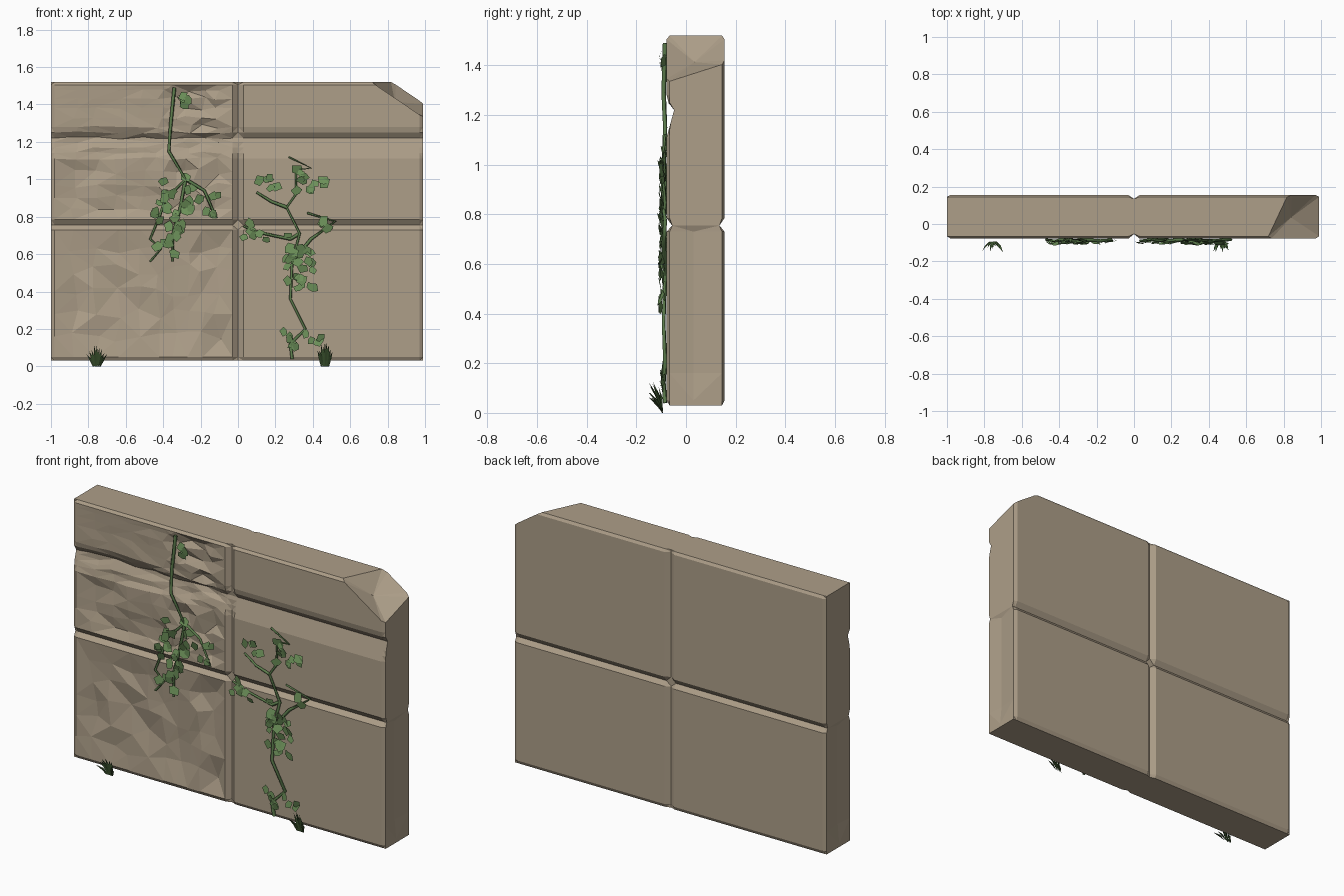
import bpy, bmesh, math, random
from mathutils import Vector, Matrix

random.seed(7)
cube = bpy.data.objects.get("Cube")
if cube:
    bpy.data.objects.remove(cube, do_unlink=True)


def material(name, rgb):
    m = bpy.data.materials.new(name)
    m.use_nodes = True
    m.diffuse_color = (*rgb, 1)
    m.node_tree.nodes["Principled BSDF"].inputs["Base Color"].default_value = (*rgb, 1)
    return m


def add_object(name, data, mat):
    data.materials.append(mat)
    obj = bpy.data.objects.new(name, data)
    bpy.context.collection.objects.link(obj)
    return obj


def mesh_object(name, bm, mat):
    me = bpy.data.meshes.new(name)
    bm.to_mesh(me)
    bm.free()
    return add_object(name, me, mat)


stone = material("sandstone", (0.42, 0.345, 0.25))
leaf_green = material("leaf green", (0.15, 0.28, 0.1))
stem_green = material("stem green", (0.11, 0.21, 0.075))
grass_green = material("dark grass green", (0.055, 0.11, 0.035))

FRONT, MID, BACK = -0.078, 0.03, 0.155
XS = [-1, -.98, -.88, -.76, -.64, -.52, -.42, -.35, -.27, -.19, -.11, -.03,
      0, .03, .5, .97, .99]
ZS = [.03, .05, .16, .28, .4, .52, .63, .73, .755, .785, .84, .9, .97, 1.04, 1.11,
      1.14, 1.17, 1.2, 1.22, 1.25, 1.28, 1.33, 1.38, 1.43, 1.48, 1.505, 1.52]
NX, NZ = len(XS), len(ZS)


def groove(v, low, deep, high, depth):
    """Depth of a V groove with its own slope on each side."""
    if v <= low or v >= high:
        return 0
    return depth * ((v - low) / (deep - low) if v < deep else (high - v) / (high - deep))


def roughness(x, z):
    """Inward chipping depth and vertical jitter on the weathered half."""
    if not -.97 < x < -.04 or z < .06 or z > 1.5 or .72 < z < .8:
        return 0, 0
    if z < .72:
        return .03, .03
    if z < 1.1:
        return .028, .018
    if z < 1.27:
        return .016, .008
    return (.032, .015) if x > -.36 else (.006, .005)


def on_edge(i, j):
    return i in (0, NX - 1) or j in (0, NZ - 1)


def front_point(i, j):
    x, z = XS[i], ZS[j]
    cut = max(groove(x, -.03, 0, .03, .024), groove(z, .73, .755, .785, .022),
              groove(z, 1.11, 1.22, 1.26, .03), .012 if on_edge(i, j) else 0)
    chip, jitter = roughness(x, z)
    shift = .025 if chip else 0
    return (x + random.uniform(-shift, shift), FRONT + cut + random.random() * chip,
            z + random.uniform(-jitter, jitter))


def back_point(i, j):
    x, z = XS[i], ZS[j]
    cut = max(groove(x, -.03, 0, .03, .02), groove(z, .73, .755, .785, .02),
              .01 if on_edge(i, j) else 0)
    return x, BACK - cut, z


# Wall: front and back sheets joined by a middle ring
bm = bmesh.new()
sheets = []
for point in (front_point, back_point):
    sheet = [[bm.verts.new(point(i, j)) for j in range(NZ)] for i in range(NX)]
    for i in range(NX - 1):
        for j in range(NZ - 1):
            bm.faces.new((sheet[i][j], sheet[i + 1][j], sheet[i + 1][j + 1], sheet[i][j + 1]))
    sheets.append(sheet)
ring = ([(i, 0) for i in range(NX)] + [(NX - 1, j) for j in range(1, NZ)]
        + [(i, NZ - 1) for i in range(NX - 2, -1, -1)] + [(0, j) for j in range(NZ - 2, 0, -1)])
middle = []
for i, j in ring:
    worn = .01 if .1 < ZS[j] < .74 else 0
    inset = worn if i == 0 else -worn if i == NX - 1 else 0
    middle.append(bm.verts.new((XS[i] + inset, MID, ZS[j])))
outer = [[s[i][j] for i, j in ring] for s in sheets]
for a, b in ((outer[0], middle), (middle, outer[1])):
    for k in range(len(ring)):
        n = (k + 1) % len(ring)
        bm.faces.new((a[k], a[n], b[n], b[k]))
bmesh.ops.recalc_face_normals(bm, faces=bm.faces)
bmesh.ops.triangulate(bm, faces=bm.faces[:])

# Broken upper corner
p, q, r = Vector((.83, .155, 1.515)), Vector((.985, .155, 1.41)), Vector((.72, -.078, 1.515))
normal = (r - p).cross(q - p).normalized()
bmesh.ops.bisect_plane(bm, geom=bm.verts[:] + bm.edges[:] + bm.faces[:], dist=1e-5,
                       plane_co=p, plane_no=normal, clear_outer=True)
rim = [e for e in bm.edges if e.is_boundary]
cap = bmesh.ops.holes_fill(bm, edges=rim, sides=0)["faces"]
for v in bmesh.ops.poke(bm, faces=cap)["verts"]:
    v.co += Vector((-.035, .01, -.03))
bmesh.ops.recalc_face_normals(bm, faces=bm.faces)
mesh_object("stone_wall", bm, stone)


# Vine stems
def vine(name, paths):
    cu = bpy.data.curves.new(name, 'CURVE')
    cu.dimensions = '3D'
    cu.bevel_depth = .01
    cu.bevel_resolution = 0
    cu.use_fill_caps = True
    for path in paths:
        s = cu.splines.new('POLY')
        s.points.add(len(path) - 1)
        for n, (pt, (x, z)) in enumerate(zip(s.points, path)):
            pt.co = (x, FRONT - .006 - .006 * (n % 2), z, 1)
            pt.radius = 1 - .5 * n / len(path)
    add_object(name, cu, stem_green)


vine("right_vine_stem", [
    [(-.34, 1.49), (-.36, 1.29), (-.37, 1.15), (-.28, 1), (-.39, .89), (-.42, .8),
     (-.47, .68), (-.41, .63), (-.47, .56)],
    [(-.28, 1), (-.31, .84), (-.35, .7), (-.35, .56)],
    [(-.28, 1), (-.18, .94), (-.12, .8)]])
vine("left_vine_stem", [
    [(.29, .04), (.28, .12), (.36, .2), (.28, .36), (.29, .56), (.33, .71), (.26, .85),
     (.31, .92), (.31, 1.05), (.39, 1.06), (.27, 1.12)],
    [(.29, .56), (.39, .68), (.52, .775), (.37, .82)],
    [(.33, .71), (.28, .68), (.09, .72), (.03, .75)],
    [(.26, .85), (.18, .88), (.1, .93)]])


# Leaves scattered in clusters
def leaves(name, clusters):
    bm = bmesh.new()
    shape = [(0, 0), (.45, .3), (.35, .75), (0, 1.05), (-.4, .6)]
    for cx, cz, spread, count in clusters:
        for _ in range(count):
            size = random.uniform(.045, .07)
            turn = (Matrix.Rotation(random.uniform(-2.6, 2.6), 3, 'Y')
                    @ Matrix.Rotation(random.uniform(-.35, .35), 3, 'X')
                    @ Matrix.Rotation(random.uniform(-.4, .4), 3, 'Z'))
            base = Vector((cx + random.uniform(-spread, spread),
                           FRONT - random.uniform(.012, .028),
                           cz + random.uniform(-spread, spread)))
            bm.faces.new([bm.verts.new(base + turn @ Vector((u * size, 0, (w - .5) * size)))
                          for u, w in shape])
    mesh_object(name, bm, leaf_green)


leaves("right_vine_leaves", [(-.28, 1.42, .03, 4), (-.34, .93, .1, 14),
                             (-.36, .76, .09, 14), (-.16, .87, .06, 6), (-.38, .62, .06, 4)])
leaves("left_vine_leaves", [(.16, .96, .06, 6), (.33, 1, .06, 8), (.44, .99, .03, 3),
                            (.1, .73, .07, 6), (.32, .66, .07, 8), (.34, .5, .08, 17),
                            (.3, .14, .06, 7), (.42, .14, .03, 3), (.46, .77, .04, 3)])


# Grass tufts leaning away from the wall
def tuft(name, x, spread, height):
    bm = bmesh.new()
    count = 9
    for k in range(count):
        t = 2 * k / (count - 1) - 1
        base = Vector((x + t * .018, -.095, .008 if k % 2 else 0.0))
        tip = Vector((x + t * spread, -.11 - .045 * random.random(),
                      height * (1 - .4 * abs(t)) * random.uniform(.8, 1)))
        mid = base.lerp(tip, .45) + Vector((0, .004, .01))
        side = Vector((.007, .003, 0))
        bm.faces.new([bm.verts.new(c) for c in (base - side * .6, base + side * .6,
                                                mid + side, tip, mid - side)])
    mesh_object(name, bm, grass_green)


tuft("right_grass_tuft", -.755, .055, .125)
tuft("left_grass_tuft", .465, .04, .145)
